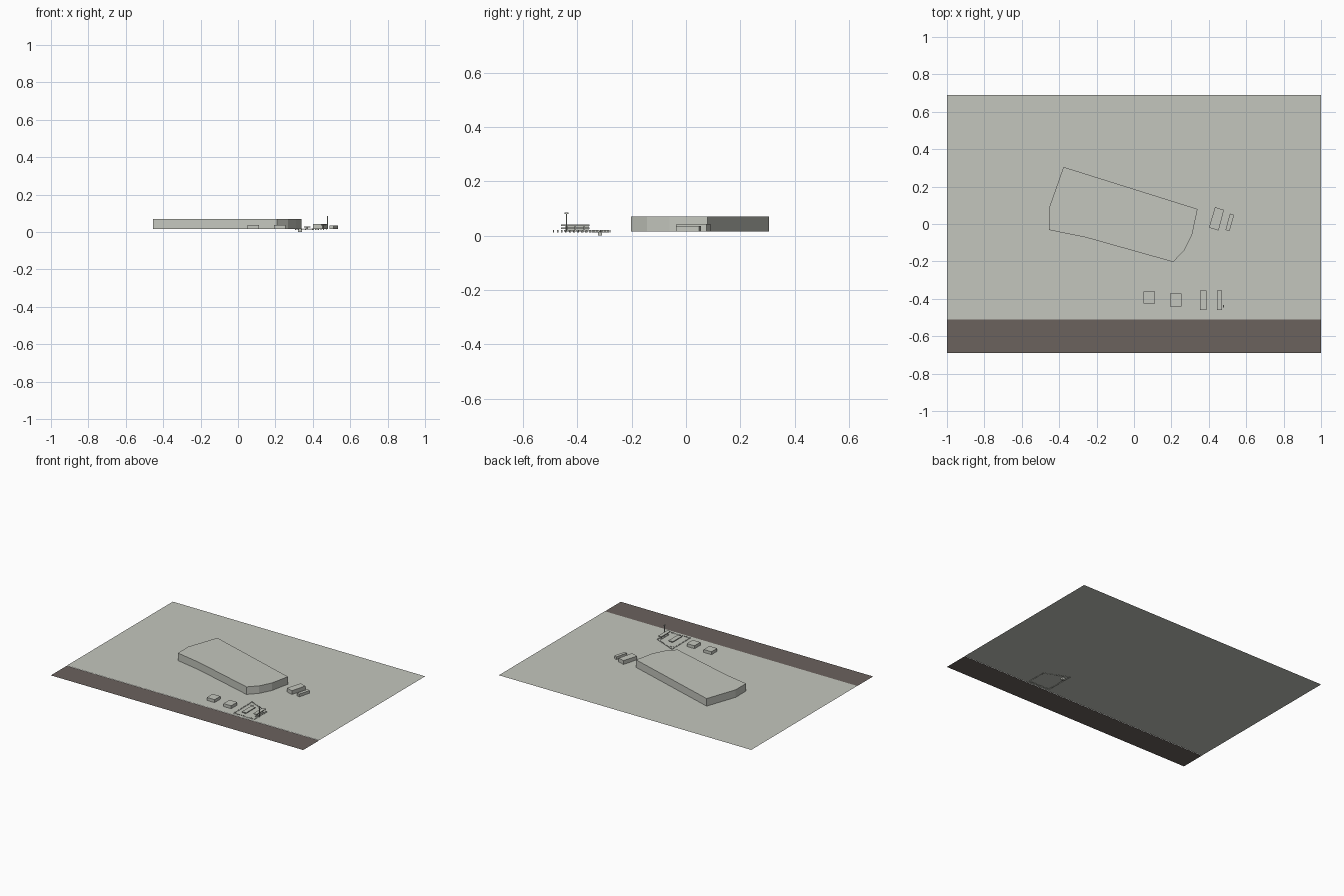
import bpy
import bmesh
from mathutils import Vector

cube = bpy.data.objects.get("Cube")
if cube:
    bpy.data.objects.remove(cube)

GROUND = 0.016


def material(name, rgb):
    m = bpy.data.materials.new(name)
    m.use_nodes = True
    m.diffuse_color = (*rgb, 1)
    bsdf = next(n for n in m.node_tree.nodes if n.type == 'BSDF_PRINCIPLED')
    bsdf.inputs["Base Color"].default_value = (*rgb, 1)
    return m


stone = material("pale grey", (0.55, 0.565, 0.51))
asphalt = material("brown grey asphalt", (0.145, 0.122, 0.11))


def finish(name, bm, mat):
    mesh = bpy.data.meshes.new(name)
    bm.to_mesh(mesh)
    bm.free()
    mesh.materials.append(mat)
    obj = bpy.data.objects.new(name, mesh)
    bpy.context.collection.objects.link(obj)
    return obj


def add_prism(bm, outline, low, high):
    """Extrude a counter-clockwise plan outline from low to high."""
    base = bm.faces.new([bm.verts.new((x, y, low)) for x, y in outline])
    if high > low:
        top = bmesh.ops.extrude_face_region(bm, geom=[base])["geom"]
        verts = [g for g in top if isinstance(g, bmesh.types.BMVert)]
        bmesh.ops.translate(bm, verts=verts, vec=(0, 0, high - low))
        bmesh.ops.recalc_face_normals(bm, faces=bm.faces)


def rect(x0, x1, y0, y1):
    return [(x0, y0), (x1, y0), (x1, y1), (x0, y1)]


def prism(name, outline, low, high, mat=stone):
    bm = bmesh.new()
    add_prism(bm, outline, low, high)
    return finish(name, bm, mat)


# Ground sheet and the road along the front
prism("ground", rect(-1, 1, -0.51, 0.69), GROUND, GROUND)
prism("road", rect(-1, 1, -0.69, -0.51), GROUND - 0.001, GROUND - 0.001, asphalt)

# Large hall with a chamfered, slightly rounded end
prism("main_hall", [(-0.377, 0.305), (-0.454, 0.086), (-0.454, -0.032),
                    (-0.257, -0.072), (0.209, -0.203), (0.267, -0.144),
                    (0.31, -0.06), (0.34, 0.08)], GROUND, 0.07)

# Small outbuildings
prism("left_hut", rect(0.05, 0.112, -0.425, -0.36), GROUND, 0.037)
prism("right_hut", rect(0.193, 0.254, -0.44, -0.372), GROUND, 0.037)
prism("tilted_shed", [(0.401, -0.019), (0.452, -0.035),
                      (0.481, 0.075), (0.433, 0.09)], GROUND, 0.043)
prism("narrow_shed", [(0.489, -0.032), (0.511, -0.037),
                      (0.535, 0.048), (0.513, 0.056)], GROUND, 0.036)

# Row of small kerb blocks around the forecourt
corners = [Vector(p) for p in ((0.307, -0.28), (0.472, -0.35),
                               (0.472, -0.488), (0.31, -0.488))]
bm = bmesh.new()
for i, a in enumerate(corners):
    b = corners[(i + 1) % len(corners)]
    count = round((b - a).length / 0.015)
    for k in range(count):
        p = a.lerp(b, k / count)
        r = 0.0025
        add_prism(bm, rect(p.x - r, p.x + r, p.y - r, p.y + r), 0.012, 0.02)
finish("forecourt_kerb_blocks", bm, stone)

# Forecourt canopies, each a thin roof on posts
for name, x0, x1, top in (("low_canopy", 0.353, 0.387, 0.03),
                          ("high_canopy", 0.444, 0.47, 0.041)):
    bm = bmesh.new()
    add_prism(bm, rect(x0, x1, -0.46, -0.355), top - 0.005, top)
    mid = (x0 + x1) / 2
    for y in (-0.44, -0.408, -0.375):
        add_prism(bm, rect(mid - 0.003, mid + 0.003, y - 0.003, y + 0.003),
                  GROUND, top - 0.004)
    add_prism(bm, rect(mid - 0.006, mid + 0.006, -0.45, -0.365), GROUND, 0.02)
    finish(name, bm, stone)

# Buried tank corner and slim mast with a sign cap
prism("sunken_block", rect(0.32, 0.342, -0.325, -0.31), 0, 0.018)
prism("mast", rect(0.4765, 0.4805, -0.442, -0.438), GROUND, 0.082)
prism("mast_cap", rect(0.476, 0.481, -0.447, -0.433), 0.08, 0.085)
